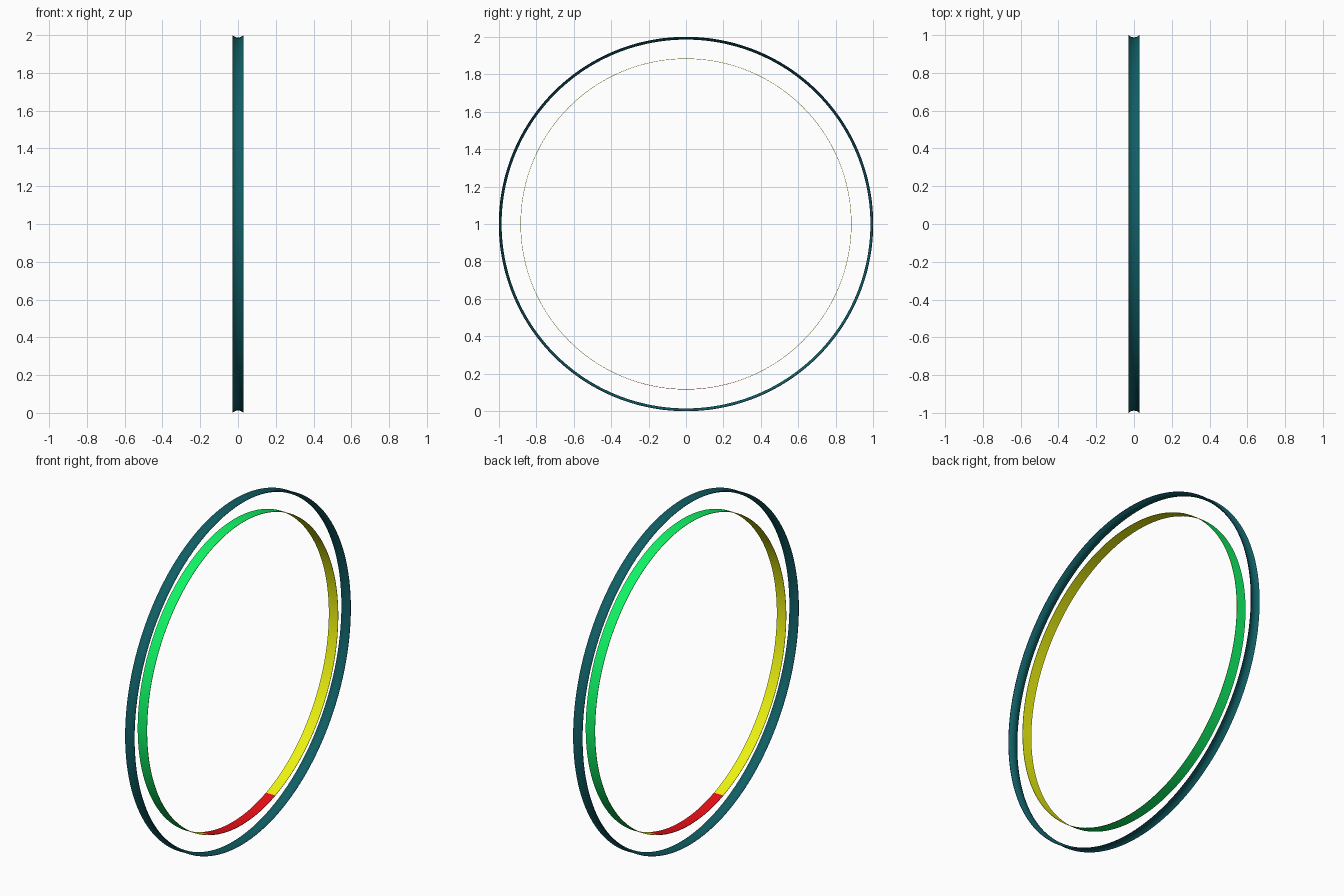
import bpy, bmesh
from math import sin, cos, pi, radians

if "Cube" in bpy.data.objects:
    bpy.data.objects.remove(bpy.data.objects["Cube"])

SEG = 144
HALF = 0.03      # half width of both bands


def material(name, rgb):
    m = bpy.data.materials.new(name)
    m.diffuse_color = (*rgb, 1)
    m.use_nodes = True
    m.node_tree.nodes["Principled BSDF"].inputs["Base Color"].default_value = m.diffuse_color
    return m


def revolve(name, profile, mats, pick):
    """Sweep a closed (x, radius) profile around the x axis; pick(i, angle) gives the material slot."""
    bm = bmesh.new()
    rings = []
    for s in range(SEG):
        a = 2 * pi * s / SEG
        rings.append([bm.verts.new((x, r * cos(a), 1 + r * sin(a))) for x, r in profile])
    n = len(profile)
    for s in range(SEG):
        p, q = rings[s], rings[(s + 1) % SEG]
        for i in range(n):
            j = (i + 1) % n
            f = bm.faces.new((p[i], p[j], q[j], q[i]))
            f.material_index = pick(i, 2 * pi * (s + 0.5) / SEG)
    bmesh.ops.recalc_face_normals(bm, faces=bm.faces)
    me = bpy.data.meshes.new(name)
    bm.to_mesh(me)
    bm.free()
    for m in mats:
        me.materials.append(m)
    ob = bpy.data.objects.new(name, me)
    bpy.context.collection.objects.link(ob)
    bpy.context.view_layer.objects.active = ob
    ob.select_set(True)
    bpy.ops.object.shade_smooth_by_angle(angle=radians(35))
    ob.select_set(False)
    return ob


teal = material("teal", (0.005, 0.115, 0.13))
purple = material("purple", (0.08, 0.01, 0.3))
green = material("green", (0.005, 0.9, 0.13))
yellow = material("yellow", (0.85, 0.9, 0.005))
red = material("red", (0.8, 0.005, 0.008))

# Outer rim: thin shell with a grooved, concave outside and purple lips
N, DEPTH, THICK = 8, 0.013, 0.002
groove = [(HALF * (2 * k / N - 1), 1 - DEPTH * (1 - (2 * k / N - 1) ** 2)) for k in range(N + 1)]
rim = groove + [(x, r - THICK) for x, r in reversed(groove)]
revolve("outer_rim", rim, [teal, purple],
        lambda i, a: 1 if i in (N, 2 * N + 1) else 0)

# Inner band: green outside, yellow inside, red marker arc at the bottom
band = [(-HALF, 0.884), (HALF, 0.884), (HALF, 0.882), (-HALF, 0.882)]
revolve("inner_band", band, [green, yellow, red],
        lambda i, a: 0 if i == 0 else (2 if abs(a - 1.5 * pi) < radians(20) else 1))
